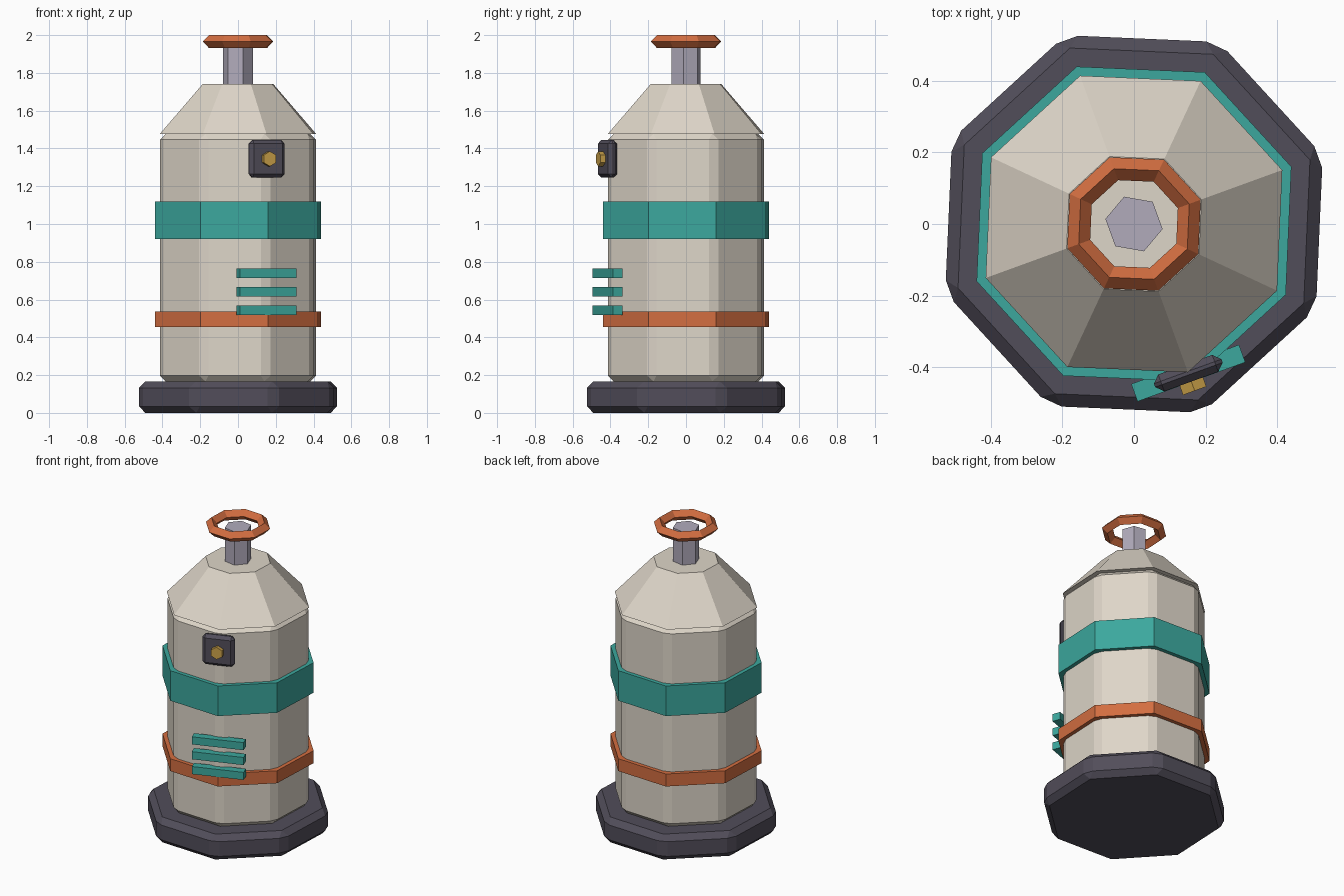
import bpy
import math

TURN = math.radians(20)   # the whole canister is twisted about its axis
RADIAL = 0.4425           # distance of the fittings from the axis

cube = bpy.data.objects.get("Cube")
if cube:
    bpy.data.objects.remove(cube, do_unlink=True)


def material(name, rgb):
    mat = bpy.data.materials.new(name)
    mat.use_nodes = True
    colour = (*rgb, 1.0)
    mat.diffuse_color = colour
    mat.node_tree.nodes["Principled BSDF"].inputs["Base Color"].default_value = colour
    return mat


CREAM = material("cream paint", (0.73, 0.67, 0.58))
TEAL = material("teal paint", (0.045, 0.39, 0.34))
ORANGE = material("orange paint", (0.65, 0.155, 0.052))
DARK = material("dark rubber", (0.083, 0.075, 0.102))
STEEL = material("pale steel", (0.44, 0.41, 0.50))
BRASS = material("brass", (0.60, 0.36, 0.067))


def finish(name, mat, bevel=0.0):
    obj = bpy.context.object
    obj.name = name
    obj.data.materials.append(mat)
    if bevel:
        mod = obj.modifiers.new("chamfer", 'BEVEL')
        mod.width = bevel
        mod.segments = 1
        mod.limit_method = 'ANGLE'
    return obj


def prism(name, mat, z0, z1, r0, r1=None, sides=8, bevel=0.0):
    bpy.ops.mesh.primitive_cone_add(
        vertices=sides, radius1=r0, radius2=r0 if r1 is None else r1,
        depth=z1 - z0, location=(0, 0, (z0 + z1) / 2), rotation=(0, 0, TURN))
    return finish(name, mat, bevel)


def on_front(radius, z):
    """Point on the front corner of the twisted body."""
    return (radius * math.sin(TURN), -radius * math.cos(TURN), z)


def box(name, mat, size, z, bevel=0.0):
    bpy.ops.mesh.primitive_cube_add(size=1, location=on_front(RADIAL, z),
                                    rotation=(0, 0, TURN))
    obj = finish(name, mat, bevel)
    for v in obj.data.vertices:
        v.co = [c * s for c, s in zip(v.co, size)]
    return obj


# Main canister
prism("base_foot", DARK, 0.0, 0.167, 0.56, bevel=0.035)
prism("tank_body", CREAM, 0.167, 1.477, 0.44, bevel=0.03)
prism("tank_shoulder", CREAM, 1.477, 1.74, 0.44, 0.2)

# Bands around the body
prism("wide_band", TEAL, 0.92, 1.118, 0.467)
prism("narrow_band", ORANGE, 0.456, 0.538, 0.467)

# Valve stem and handwheel
prism("valve_stem", STEEL, 1.73, 1.96, 0.081, sides=6)
bpy.ops.mesh.primitive_torus_add(
    major_segments=8, minor_segments=4, major_radius=0.164, minor_radius=0.034,
    location=(0, 0, 1.966), rotation=(0, 0, TURN))
finish("handwheel", ORANGE)

# Control plate with knob
box("control_plate", DARK, (0.2, 0.05, 0.2), 1.345, bevel=0.02)
bpy.ops.mesh.primitive_cylinder_add(
    vertices=6, radius=0.04, depth=0.03, location=on_front(0.48, 1.345),
    rotation=(math.pi / 2, 0, TURN))
finish("control_knob", BRASS)

# Vent slats
for i in range(3):
    box(f"vent_slat_{i + 1}", TEAL, (0.32, 0.052, 0.05), 0.544 + 0.098 * i)
